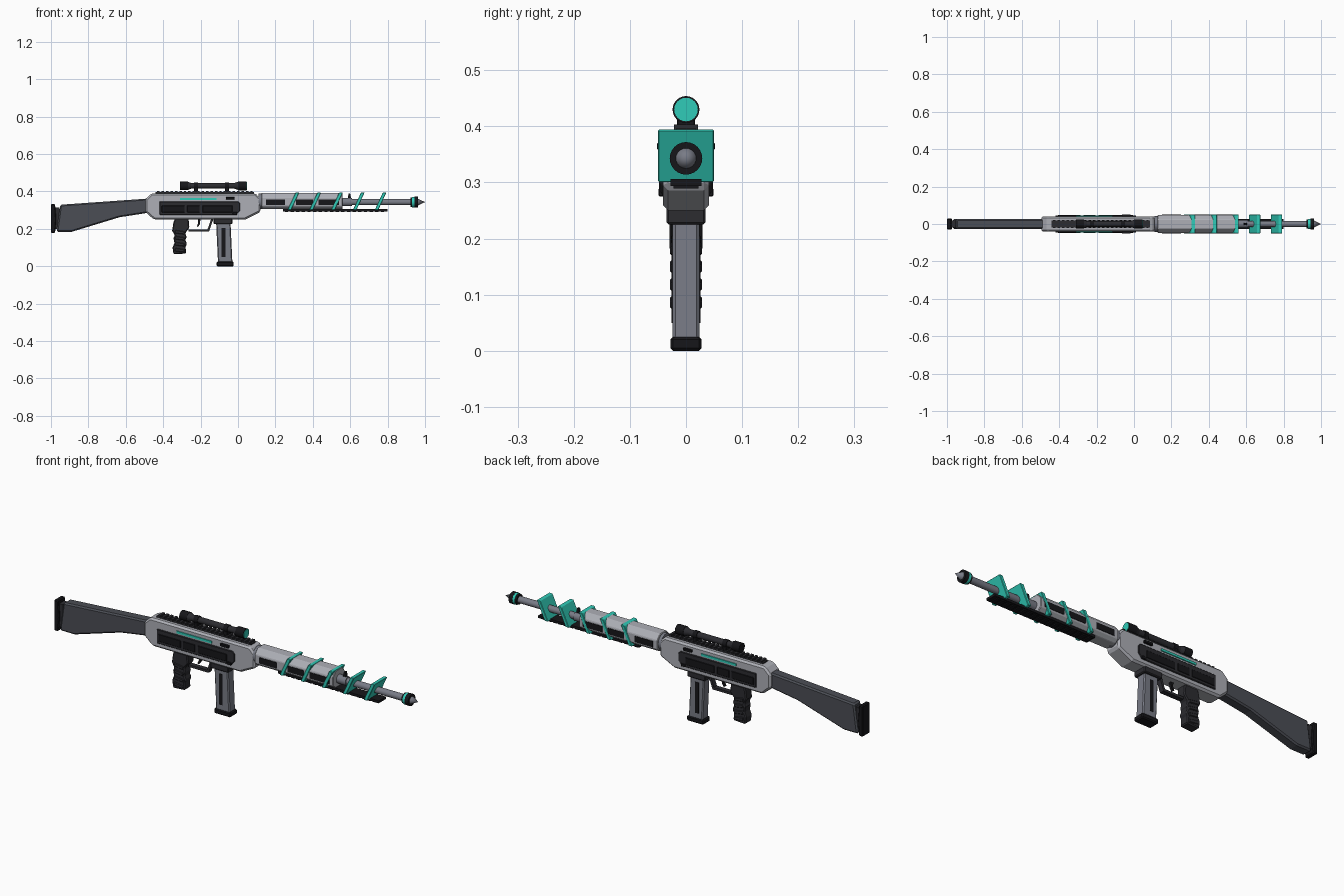
import bpy, bmesh, math
from mathutils import Vector


def mat(name, r, g, b):
    m = bpy.data.materials.new(name)
    m.diffuse_color = (r, g, b, 1)
    return m


LIGHT = mat("light_grey", 0.42, 0.43, 0.47)
MID = mat("mid_grey", 0.19, 0.20, 0.24)
STEEL = mat("slate", 0.07, 0.075, 0.09)
DARK = mat("dark", 0.025, 0.025, 0.03)
BLACK = mat("black", 0.008, 0.008, 0.01)
TEAL = mat("teal", 0.03, 0.60, 0.48)


def prism(name, pts, lo, hi, m, bevel=0.0, axis="y"):
    """Extrude a profile: xz points along y, or yz points along x."""
    bm = bmesh.new()
    put = (lambda p, d: (p[0], d, p[1])) if axis == "y" else (lambda p, d: (d, p[0], p[1]))
    a = [bm.verts.new(put(p, lo)) for p in pts]
    b = [bm.verts.new(put(p, hi)) for p in pts]
    bm.faces.new(a)
    bm.faces.new(b)
    for i in range(len(pts)):
        j = (i + 1) % len(pts)
        bm.faces.new((a[i], a[j], b[j], b[i]))
    bmesh.ops.recalc_face_normals(bm, faces=bm.faces)
    me = bpy.data.meshes.new(name)
    bm.to_mesh(me)
    bm.free()
    ob = bpy.data.objects.new(name, me)
    bpy.context.collection.objects.link(ob)
    me.materials.append(m)
    if bevel:
        mod = ob.modifiers.new("bevel", "BEVEL")
        mod.width, mod.segments = bevel, 1
        mod.angle_limit = math.radians(40)
    return ob


def box(name, x0, x1, y0, y1, z0, z1, m, bevel=0.0):
    return prism(name, [(x0, z0), (x1, z0), (x1, z1), (x0, z1)], y0, y1, m, bevel)


def cyl(name, x0, x1, r, z, m, r2=None, n=24):
    bpy.ops.mesh.primitive_cone_add(vertices=n, radius1=r, radius2=r if r2 is None else r2,
                                    depth=x1 - x0, location=((x0 + x1) / 2, 0, z),
                                    rotation=(0, math.pi / 2, 0))
    ob = bpy.context.object
    ob.name = name
    ob.data.materials.append(m)
    bpy.ops.object.shade_smooth_by_angle()
    return ob


# Stock and butt pad
prism("stock", [(-0.97, 0.184), (-0.89, 0.184), (-0.634, 0.262), (-0.48, 0.286),
                (-0.48, 0.362), (-0.95, 0.329)], -0.027, 0.027, STEEL, 0.007)
prism("butt_pad", [(-1.0, 0.178), (-0.978, 0.178), (-0.972, 0.25), (-0.978, 0.332),
                   (-1.0, 0.332)], -0.029, 0.029, BLACK, 0.004)
box("butt_plate", -0.98, -0.955, -0.02, 0.02, 0.20, 0.315, DARK)

# Receiver
prism("receiver", [(-0.495, 0.29), (-0.45, 0.25), (0.04, 0.25), (0.12, 0.29), (0.12, 0.362),
                   (0.093, 0.39), (-0.462, 0.39), (-0.495, 0.358)], -0.041, 0.041, LIGHT, 0.009)
cyl("barrel_collar", 0.11, 0.135, 0.042, 0.347, MID)

# Side details on both faces
for s, side in ((-1, "right"), (1, "left")):
    def plate(name, x0, x1, z0, z1, y0, y1, m, bevel=0.0):
        box(f"{side}_{name}", x0, x1, min(s * y0, s * y1), max(s * y0, s * y1), z0, z1, m, bevel)

    prism(f"{side}_side_panel", [(-0.42, 0.275), (-0.01, 0.275), (0.012, 0.297), (0.012, 0.335),
                                 (0.0, 0.347), (-0.42, 0.347)],
          *sorted((s * 0.036, s * 0.046)), DARK, 0.003)
    for i, (x0, x1) in enumerate(((-0.408, -0.285), (-0.272, -0.205), (-0.19, -0.03))):
        plate(f"panel_inset_{i}", x0, x1, 0.288, 0.325, 0.04, 0.048, BLACK, 0.002)
    plate("glow_strip", -0.31, -0.115, 0.355, 0.366, 0.036, 0.046, TEAL)
    plate("ejection_cover", -0.065, -0.018, 0.358, 0.371, 0.036, 0.052, BLACK, 0.002)
    plate("selector", -0.03, -0.005, 0.275, 0.29, 0.04, 0.049, BLACK, 0.002)
    for i, (x0, x1) in enumerate(((0.15, 0.25), (0.31, 0.40), (0.43, 0.54))):
        plate(f"handguard_vent_{i}", x0, x1, 0.328, 0.358, 0.04, 0.0495, BLACK)
    plate("magazine_slot", -0.088, -0.068, 0.05, 0.205, 0.018, 0.0255, BLACK)

# Top rail with teeth
box("top_rail", -0.44, 0.085, -0.018, 0.018, 0.385, 0.396, DARK)
for i in range(22):
    x = -0.432 + i * 0.0237
    box(f"rail_tooth_{i}", x, x + 0.013, -0.021, 0.021, 0.393, 0.403, DARK)

# Scope
SZ = 0.43
cyl("scope_tube", -0.29, 0.02, 0.015, SZ, DARK)
cyl("scope_eyepiece", -0.31, -0.268, 0.023, SZ, BLACK)
cyl("scope_eyepiece_taper", -0.268, -0.25, 0.022, SZ, DARK, 0.015)
cyl("scope_objective_taper", -0.02, 0.0, 0.015, SZ, DARK, 0.022)
cyl("scope_objective", 0.0, 0.045, 0.024, SZ, BLACK)
cyl("scope_lens", 0.03, 0.047, 0.021, SZ, TEAL)
for x in (-0.235, -0.07):
    box("scope_mount", x, x + 0.022, -0.016, 0.016, 0.395, 0.42, BLACK, 0.002)
    cyl("scope_ring", x, x + 0.022, 0.0185, SZ, BLACK)

# Pistol grip with finger ridges
prism("grip", [(-0.345, 0.235), (-0.335, 0.26), (-0.265, 0.26), (-0.26, 0.205), (-0.282, 0.178),
               (-0.274, 0.155), (-0.282, 0.142), (-0.272, 0.12), (-0.28, 0.105),
               (-0.278, 0.068), (-0.345, 0.064), (-0.35, 0.10), (-0.34, 0.125),
               (-0.345, 0.15), (-0.338, 0.165), (-0.352, 0.19)], -0.025, 0.025, DARK, 0.005)
for i in range(4):
    z = 0.08 + i * 0.032
    prism(f"grip_ridge_{i}", [(-0.336, z), (-0.287, z - 0.006), (-0.285, z + 0.010),
                              (-0.336, z + 0.018)], -0.0285, 0.0285, DARK, 0.003)

# Trigger and guard
prism("trigger", [(-0.215, 0.255), (-0.2, 0.255), (-0.204, 0.225), (-0.214, 0.21),
                  (-0.22, 0.214), (-0.213, 0.23)], -0.006, 0.006, BLACK)
prism("trigger_guard", [(-0.265, 0.185), (-0.155, 0.185), (-0.132, 0.252), (-0.144, 0.252),
                        (-0.163, 0.197), (-0.265, 0.197)], -0.012, 0.012, DARK)

# Magazine
box("magazine_well", -0.13, -0.03, -0.035, 0.035, 0.225, 0.256, DARK, 0.004)
prism("magazine", [(-0.107, 0.02), (-0.03, 0.02), (-0.04, 0.235), (-0.117, 0.235)],
      -0.024, 0.024, MID, 0.005)
box("magazine_base", -0.115, -0.023, -0.028, 0.028, 0.0, 0.025, BLACK, 0.005)

# Handguard, octagonal in section
prism("handguard", [(-0.028, 0.306), (0.028, 0.306), (0.047, 0.322), (0.047, 0.367),
                    (0.025, 0.392), (-0.025, 0.392), (-0.047, 0.367), (-0.047, 0.322)],
      0.125, 0.56, LIGHT, 0.003, axis="x")
box("lower_rail", 0.24, 0.80, -0.028, 0.028, 0.294, 0.306, BLACK)
for i in range(18):
    x = 0.25 + i * 0.0302
    box(f"lower_rail_tooth_{i}", x, x + 0.018, -0.022, 0.022, 0.289, 0.296, BLACK)

# Slanted energy fins
for i in range(5):
    x = 0.265 + i * 0.1165
    prism(f"fin_{i}", [(x, 0.301), (x + 0.019, 0.301), (x + 0.062, 0.394), (x + 0.043, 0.394)],
          -0.05, 0.05, TEAL, 0.002)

# Barrel, front sight and muzzle
BZ = 0.343
cyl("gas_block", 0.555, 0.61, 0.022, BZ, MID)
cyl("barrel", 0.56, 0.94, 0.0165, BZ, MID)
prism("front_sight", [(0.585, 0.355), (0.606, 0.355), (0.6, 0.388), (0.591, 0.388)],
      -0.006, 0.006, BLACK)
cyl("muzzle_ring_rear", 0.922, 0.931, 0.025, BZ, BLACK)
cyl("muzzle_glow", 0.931, 0.943, 0.028, BZ, TEAL)
cyl("muzzle_cap", 0.943, 0.963, 0.029, BZ, BLACK)
cyl("muzzle_spike", 0.963, 1.0, 0.018, BZ, MID, 0.0)
